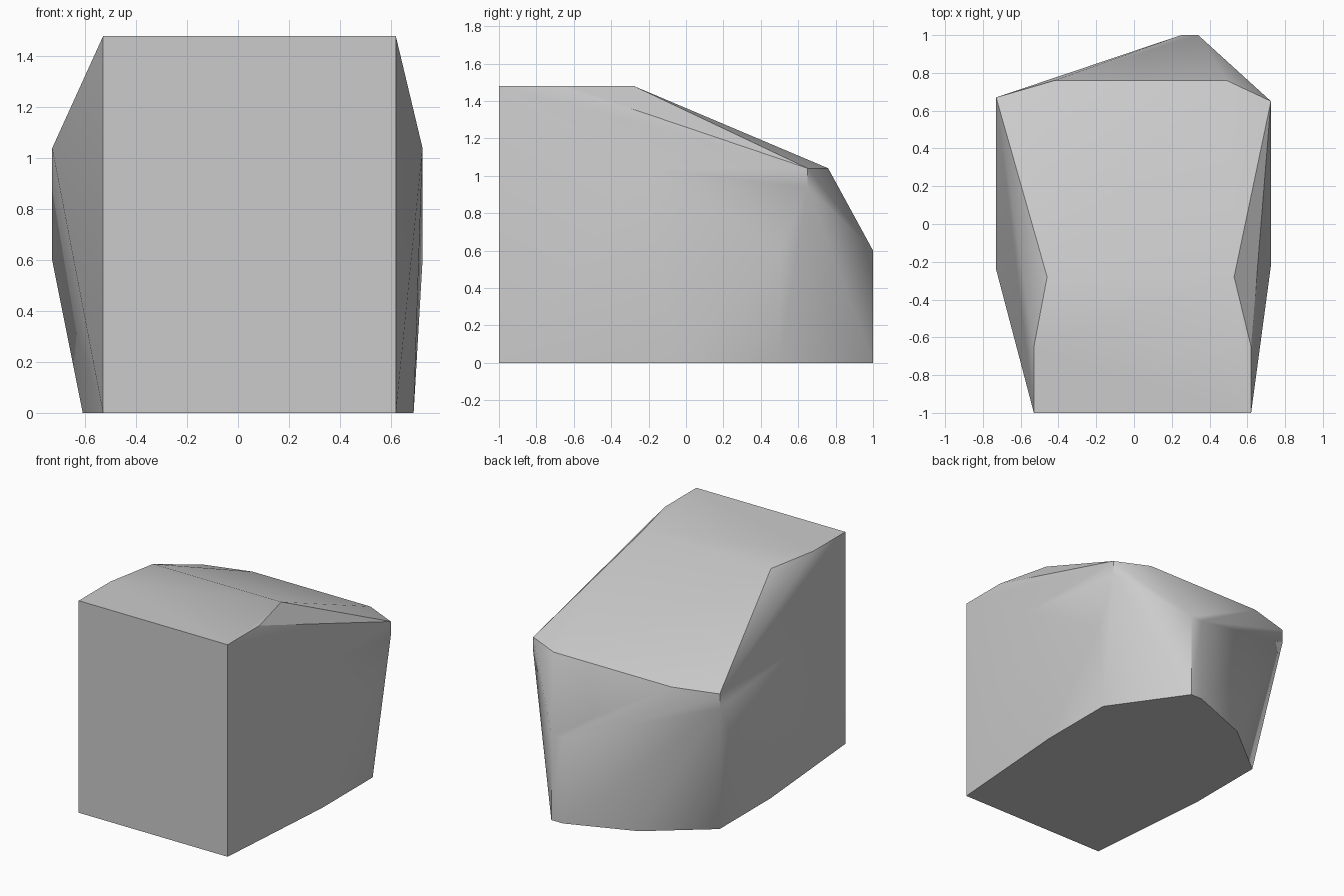
import bpy
import bmesh

cube = bpy.data.objects.get("Cube")
if cube:
    bpy.data.objects.remove(cube, do_unlink=True)

# Plain grey stone
stone = bpy.data.materials.new("grey_stone")
stone.use_nodes = True
grey = (0.6, 0.6, 0.6, 1)
stone.diffuse_color = grey
stone.node_tree.nodes["Principled BSDF"].inputs["Base Color"].default_value = grey

# Corner points of the faceted block
TOP, EAVE, WAIST = 1.48, 1.04, 0.6
bm = bmesh.new()


def ring(z, *points):
    for x, y in points:
        bm.verts.new((x, y, z))


# Flat front and the tapering flat top
ring(TOP, (-0.53, -1), (0.62, -1), (-0.53, -0.65), (0.62, -0.65),
     (-0.46, -0.28), (0.53, -0.28))
# Lower end of the sloped top and the side bulges
ring(EAVE, (-0.73, 0.67), (0.725, 0.65), (-0.42, 0.76), (0.49, 0.76),
     (-0.73, -0.24), (0.725, -0.22))
# Short vertical back corners
ring(0.94, (-0.73, 0.67), (0.725, 0.65))
# Widest points low on the sides and the back prow
ring(WAIST, (-0.73, 0.5), (0.725, 0.5), (0.25, 1), (0.34, 1))
# Base outline
ring(0, (-0.53, -1), (0.62, -1), (-0.61, -0.06), (0.69, -0.06),
     (-0.61, 0.5), (0.69, 0.5), (-0.21, 0.82), (0.25, 1), (0.34, 1))

# Wrap the points in one convex skin and merge flat facets
bmesh.ops.convex_hull(bm, input=bm.verts[:])
bmesh.ops.delete(bm, geom=[v for v in bm.verts if not v.link_faces], context="VERTS")
bmesh.ops.dissolve_limit(bm, angle_limit=0.01, verts=bm.verts[:], edges=bm.edges[:])
bmesh.ops.recalc_face_normals(bm, faces=bm.faces[:])

mesh = bpy.data.meshes.new("stone_block")
bm.to_mesh(mesh)
bm.free()
mesh.materials.append(stone)
block = bpy.data.objects.new("stone_block", mesh)
bpy.context.collection.objects.link(block)

# Soften shallow facets and keep hard edges
bpy.ops.object.select_all(action="DESELECT")
block.select_set(True)
bpy.context.view_layer.objects.active = block
bpy.ops.object.shade_smooth_by_angle(angle=0.52)
